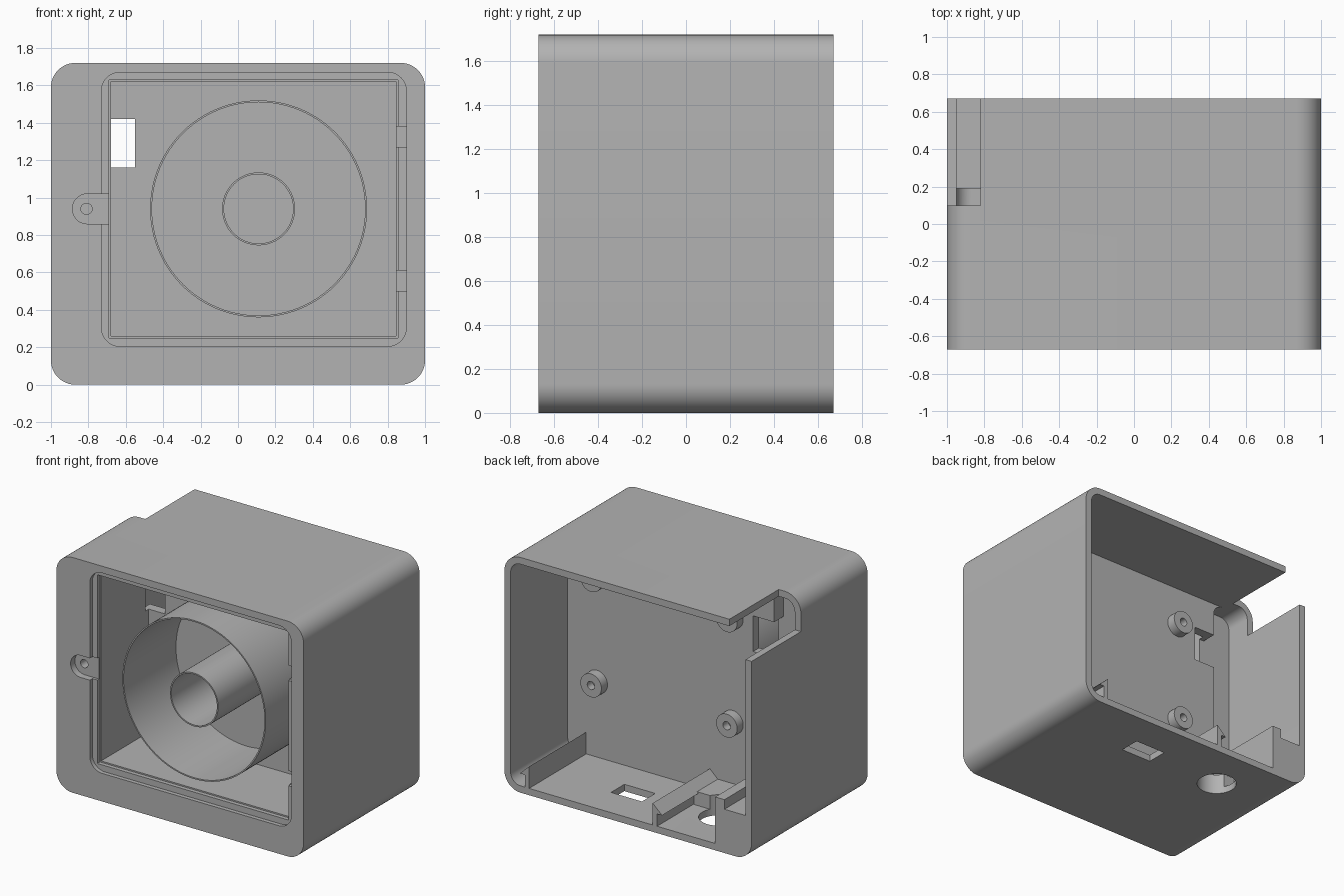
import bpy, bmesh, math

cube = bpy.data.objects.get("Cube")
if cube:
    bpy.data.objects.remove(cube, do_unlink=True)

grey = bpy.data.materials.new("matte_grey")
grey.use_nodes = True
grey.diffuse_color = (0.45, 0.45, 0.45, 1)
grey.node_tree.nodes["Principled BSDF"].inputs["Base Color"].default_value = (0.45, 0.45, 0.45, 1)


def prism(name, pts, lo, hi, axis="Y"):
    """Extrude a flat outline from lo to hi along the Y or Z axis."""
    bm = bmesh.new()
    place = (lambda a, b, t: (a, t, b)) if axis == "Y" else (lambda a, b, t: (a, b, t))
    ends = [[bm.verts.new(place(a, b, t)) for a, b in pts] for t in (lo, hi)]
    for ring in ends:
        bm.faces.new(ring)
    n = len(pts)
    for i in range(n):
        j = (i + 1) % n
        bm.faces.new((ends[0][i], ends[0][j], ends[1][j], ends[1][i]))
    bmesh.ops.recalc_face_normals(bm, faces=bm.faces)
    mesh = bpy.data.meshes.new(name)
    bm.to_mesh(mesh)
    bm.free()
    mesh.materials.append(grey)
    ob = bpy.data.objects.new(name, mesh)
    bpy.context.collection.objects.link(ob)
    return ob


def rounded(x0, x1, z0, z1, r, steps=12):
    """Outline of a rectangle with round corners."""
    corners = ((x1 - r, z1 - r), (x0 + r, z1 - r), (x0 + r, z0 + r), (x1 - r, z0 + r))
    return [(cx + r * math.cos(math.pi / 2 * (q + k / steps)),
             cz + r * math.sin(math.pi / 2 * (q + k / steps)))
            for q, (cx, cz) in enumerate(corners) for k in range(steps + 1)]


def circle(x, z, r, n=48):
    return [(x + r * math.cos(math.tau * k / n), z + r * math.sin(math.tau * k / n)) for k in range(n)]


def rect(x0, x1, z0, z1):
    return [(x0, z0), (x1, z0), (x1, z1), (x0, z1)]


def cut(target, pts, lo, hi, axis="Y"):
    """Subtract an extruded outline from the target."""
    cutter = prism("cutter", pts, lo, hi, axis)
    cutter.hide_render = True
    mod = target.modifiers.new("cut", "BOOLEAN")
    mod.operation = "DIFFERENCE"
    mod.solver = "EXACT"
    mod.object = cutter
    bpy.context.view_layer.objects.active = target
    bpy.ops.object.modifier_apply(modifier=mod.name)
    bpy.data.objects.remove(cutter, do_unlink=True)


FRONT, BACK, PANEL = -0.67, 0.67, 0.01
parts = []

# Housing with rear compartment and deeper side channel
housing = prism("housing", rounded(-1, 1, 0, 1.72, 0.13), FRONT, BACK)
cut(housing, rounded(-0.95, 0.95, 0.05, 1.67, 0.08), PANEL, 0.8)
cut(housing, rounded(-0.95, -0.72, 0.05, 1.67, 0.08), -0.10, 0.2)

# Front chamber with stepped lip
cut(housing, rounded(-0.73, 0.90, 0.205, 1.67, 0.10), -0.8, -0.64)
cut(housing, rect(-0.69, 0.855, 0.25, 1.63), -0.8, -0.61)
cut(housing, rect(-0.68, 0.845, 0.26, 1.62), -0.8, -0.06)

# Screw tab pocket, clip slots and cable window
cut(housing, rounded(-0.885, -0.60, 0.86, 1.02, 0.079), -0.8, -0.62)
cut(housing, circle(-0.81, 0.94, 0.03), -0.7, -0.4)
for z0, z1 in ((1.27, 1.38), (0.50, 0.61)):
    cut(housing, rect(0.8, 0.90, z0, z1), -0.66, -0.58)
cut(housing, rect(-0.75, -0.55, 1.16, 1.42), -0.10, 0.05)

# Rear corner notch and floor port
cut(housing, rect(-1.1, -0.82, 1.46, 1.8), 0.10, 0.8)
cut(housing, rect(0.07, 0.32, 0.255, 0.41), -0.1, 0.1, "Z")
parts.append(housing)

# Round port through floor and raised shelf
port = circle(-0.49, 0.315, 0.137)
cut(housing, port, -0.1, 0.1, "Z")
shelf = prism("floor_shelf", rect(-0.72, -0.24, 0.0, 0.25), 0.04, 0.15, "Z")
cut(shelf, port, -0.1, 0.3, "Z")
parts.append(shelf)

# Concentric tubes in the front chamber
for name, r in (("outer_tube", 0.58), ("inner_tube", 0.195)):
    tube = prism(name, circle(0.11, 0.94, r, 96), -0.665, -0.05)
    cut(tube, circle(0.11, 0.94, r - 0.01, 96), -0.8, -0.06)
    parts.append(tube)

# Mounting bosses on the dividing panel
for x in (-0.385, 0.713):
    for z in (0.60, 1.37):
        boss = prism("mounting_boss", circle(x, z, 0.085), 0.0, 0.08)
        cut(boss, circle(x, z, 0.03), 0.02, 0.2)
        parts.append(boss)

# Barbed board rails, barbs facing outwards
for name, x, side in (("left_rail", 0.80, 1), ("right_rail", -0.20, -1)):
    shape = ((0, 0.04), (0, 0.21), (0.075, 0.14), (0.035, 0.14), (0.035, 0.04))
    parts.append(prism(name, [(x + side * a, z) for a, z in shape], 0.0, BACK))

# Stepped block along the side wall
block = [(-0.96, 0.04), (-0.705, 0.04), (-0.705, 0.39), (-0.78, 0.39), (-0.78, 0.32), (-0.96, 0.32)]
parts.append(prism("side_block", block, 0.19, BACK))

# Smooth round surfaces, keep edges sharp
bpy.ops.object.select_all(action="DESELECT")
for ob in parts:
    ob.select_set(True)
bpy.context.view_layer.objects.active = housing
bpy.ops.object.shade_smooth_by_angle(angle=math.radians(30))
